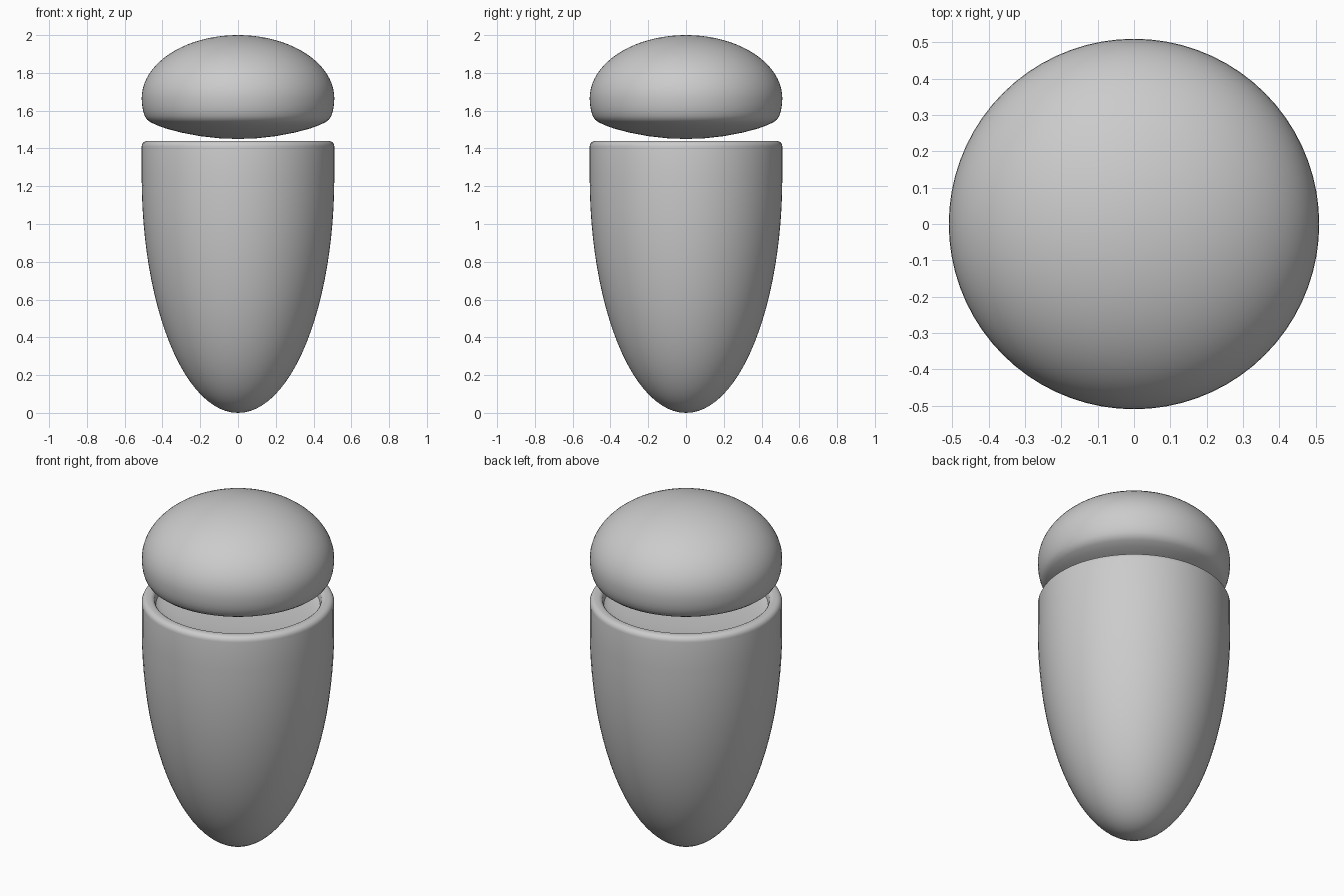
import bpy
import bmesh
import math

if "Cube" in bpy.data.objects:
    bpy.data.objects.remove(bpy.data.objects["Cube"])

SEGMENTS = 72
R = 0.51

grey = bpy.data.materials.new("light grey")
grey.diffuse_color = (0.6, 0.6, 0.6, 1.0)
grey.use_nodes = True
grey.node_tree.nodes["Principled BSDF"].inputs["Base Color"].default_value = grey.diffuse_color


def arc(cr, cz, a, b, start, end, n):
    """Points (radius, height) on an ellipse, angles in degrees."""
    pts = []
    for i in range(n + 1):
        t = math.radians(start + (end - start) * i / n)
        pts.append((max(cr + a * math.cos(t), 0.0), cz + b * math.sin(t)))
    return pts


def lathe(name, profile):
    """Spin a profile that starts and ends on the z axis."""
    bm = bmesh.new()
    rings = []
    for r, z in profile:
        if r < 1e-4:
            rings.append([bm.verts.new((0, 0, z))])
        else:
            rings.append([bm.verts.new((r * math.cos(2 * math.pi * k / SEGMENTS),
                                        r * math.sin(2 * math.pi * k / SEGMENTS), z))
                          for k in range(SEGMENTS)])
    for low, high in zip(rings, rings[1:]):
        for k in range(SEGMENTS):
            j = (k + 1) % SEGMENTS
            if len(low) == 1:
                bm.faces.new((low[0], high[j], high[k]))
            elif len(high) == 1:
                bm.faces.new((low[k], low[j], high[0]))
            else:
                bm.faces.new((low[k], low[j], high[j], high[k]))
    bmesh.ops.recalc_face_normals(bm, faces=bm.faces)
    mesh = bpy.data.meshes.new(name)
    bm.to_mesh(mesh)
    bm.free()
    mesh.materials.append(grey)
    obj = bpy.data.objects.new(name, mesh)
    bpy.context.collection.objects.link(obj)
    return obj


# Egg-shaped body: tapered shell, rounded rim, shallow dished top
body = arc(0, 1.25, R, 1.25, -90, 0, 24)
body += arc(R - 0.03, 1.41, 0.03, 0.03, 0, 90, 5)
body += arc(0.465, 1.415, 0.025, 0.025, 90, 180, 4)
body += [(0.435, 1.395)]
body += arc(0, 1.395, 0.43, 0.04, 0, -90, 12)[1:]
lathe("body", body)

# Domed head: shallow convex underside, rounded lower edge, elliptical dome
head = [(0, 1.45), (0.1, 1.454), (0.2, 1.465), (0.3, 1.484), (0.38, 1.505),
        (0.43, 1.523), (0.465, 1.54), (0.482, 1.553), (0.494, 1.572),
        (0.503, 1.6), (0.508, 1.63)]
head += arc(0, 1.665, R, 0.335, 0, 90, 20)
lathe("head", head)

# Smooth the curved surfaces while keeping real edges crisp
for obj in bpy.context.collection.objects:
    obj.select_set(True)
    bpy.context.view_layer.objects.active = obj
bpy.ops.object.shade_smooth_by_angle(angle=math.radians(30))
